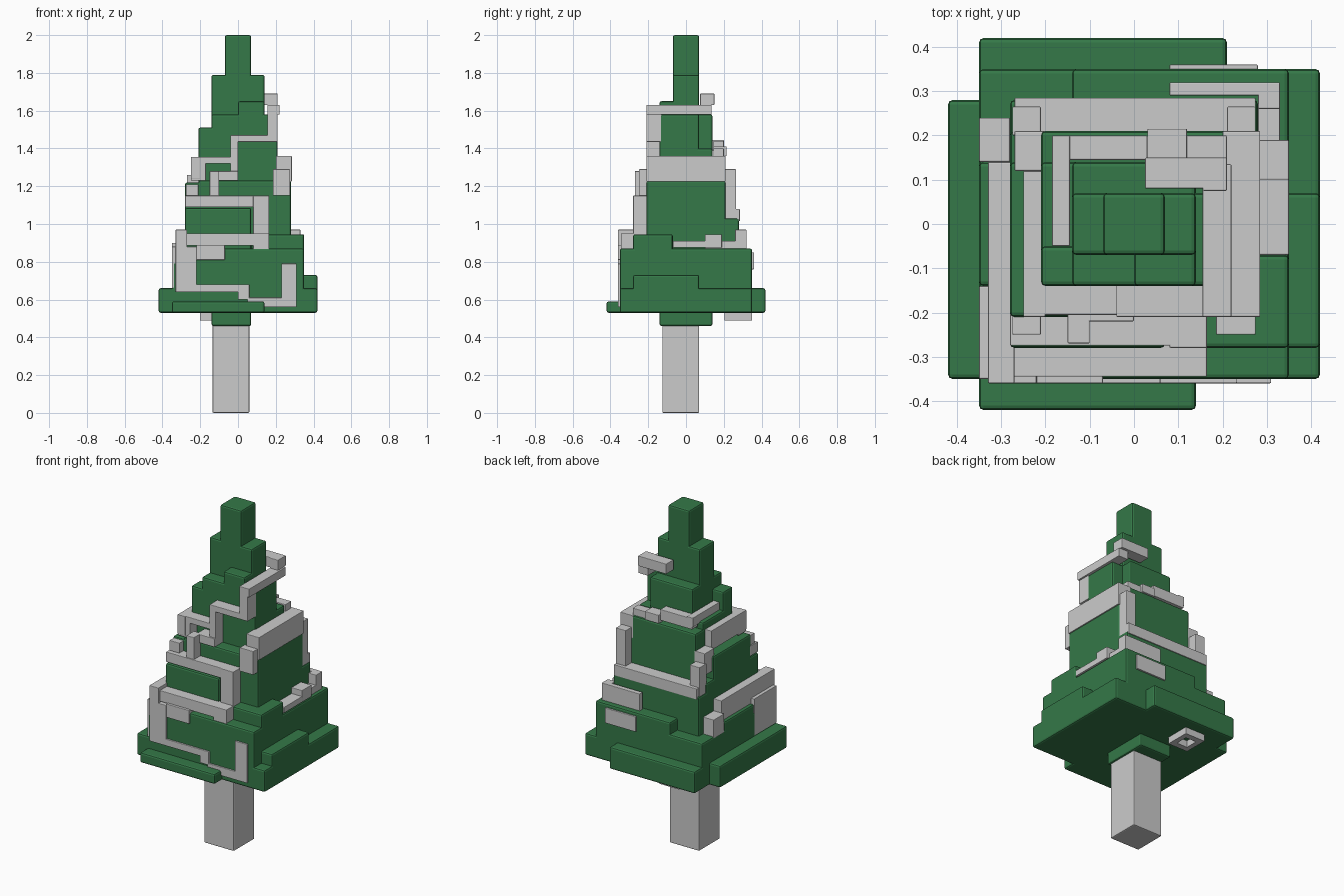
import bpy, bmesh

green = bpy.data.materials.new("foliage_green")
green.diffuse_color = (0.035, 0.19, 0.065, 1)


def blocks(name, boxes, bevel=0.0, mat=None):
    """One object from boxes given as (x0, x1, y0, y1, z0, z1)."""
    bm = bmesh.new()
    for x0, x1, y0, y1, z0, z1 in boxes:
        for v in bmesh.ops.create_cube(bm, size=1)["verts"]:
            v.co = (x1 if v.co.x > 0 else x0,
                    y1 if v.co.y > 0 else y0,
                    z1 if v.co.z > 0 else z0)
    me = bpy.data.meshes.new(name)
    bm.to_mesh(me)
    bm.free()
    ob = bpy.data.objects.new(name, me)
    bpy.context.collection.objects.link(ob)
    if mat:
        me.materials.append(mat)
    if bevel:
        mod = ob.modifiers.new("soft_edges", "BEVEL")
        mod.width, mod.segments = bevel, 2
    return ob


# trunk and the collar where it meets the branches
blocks("trunk", [(-.135, .06, -.125, .07, 0, .48)], .006)
blocks("collar", [(-.14, .07, -.14, .14, .46, .56)], .01, green)

# skirt: wide bottom tier with ragged ledges
blocks("skirt", [
    (-.35, .35, -.35, .35, .53, .66),
    (-.42, -.28, -.35, .28, .53, .66),
    (-.35, .21, .28, .42, .53, .66),
    (-.35, .14, -.42, -.28, .53, .59),
    (.28, .42, -.35, .35, .53, .66),
    (.28, .42, -.28, .07, .59, .73),
], .01, green)

# lower tier
blocks("lower_foliage", [
    (-.35, .35, -.35, .35, .60, .80),
    (-.28, .35, -.35, .28, .70, .87),
    (-.14, .35, .21, .35, .70, .87),
    (-.35, -.21, -.14, .14, .70, .85),
    (.21, .35, -.28, -.07, .80, .945),
    (.07, .28, -.28, -.14, .80, .945),
], .01, green)

# middle tier
blocks("middle_foliage", [
    (-.28, .07, -.28, .21, .80, 1.085),
    (-.28, .28, .07, .28, .80, 1.03),
    (-.21, .28, -.21, .21, .80, 1.23),
    (-.28, -.14, -.21, .14, .95, 1.22),
], .01, green)

# upper tier
blocks("upper_foliage", [
    (-.21, .21, -.14, .14, 1.15, 1.40),
    (-.21, .21, .07, .21, 1.15, 1.36),
    (-.21, -.07, -.14, -.05, 1.3, 1.51),
    (-.14, .14, -.14, .14, 1.3, 1.58),
    (.07, .21, -.14, .07, 1.3, 1.58),
    (0, .14, -.14, .0, 1.45, 1.65),
], .01, green)

# crown
blocks("crown", [
    (-.14, .14, -.07, .07, 1.45, 1.79),
    (-.07, .07, -.07, .07, 1.7, 2.0),
], .01, green)

# garland, lowest front run
blocks("garland_bottom", [
    (.23, .31, -.36, -.33, .56, .79),
    (.05, .31, -.36, -.33, .56, .61),
    (.0, .06, -.36, -.33, .60, .68),
    (-.33, .05, -.36, -.33, .64, .68),
    (-.33, -.22, -.36, -.30, .64, .88),
    (-.35, -.28, -.35, -.14, .66, .88),
], .003)

# garland, lower loop: left side and right/back tail
blocks("garland_lower", [
    (-.33, -.27, -.36, .14, .84, .97),
    (-.35, -.28, .14, .24, .79, .90),
    (-.28, .165, -.345, -.27, .885, .95),
    (-.22, -.07, -.36, -.30, .81, .89),
    (.08, .165, -.345, -.27, .86, .93),
    (.28, .35, -.07, .105, .875, .91),
    (.28, .35, .10, .19, .875, .945),
    (.28, .33, .10, .32, .84, .91),
    (.28, .33, .26, .32, .86, .97),
    (.08, .33, .29, .32, .83, .97),
    (.08, .28, .32, .36, .76, .85),
], .003)

# garland, middle loop
blocks("garland_middle", [
    (.08, .165, -.28, -.20, .885, 1.15),
    (-.28, .165, -.275, -.20, 1.09, 1.15),
    (-.275, -.21, -.25, -.20, 1.15, 1.21),
    (.185, .275, -.25, -.20, 1.15, 1.29),
    (.20, .285, -.21, .21, 1.225, 1.36),
    (.21, .275, .20, .265, 1.03, 1.29),
    (-.27, .275, .20, .285, 1.015, 1.08),
    (-.275, -.21, .20, .265, 1.02, 1.20),
    (-.27, -.20, .12, .21, 1.13, 1.26),
    (-.25, -.20, -.21, .12, 1.24, 1.355),
], .003)

# garland, upper loop
blocks("garland_upper", [
    (-.15, -.10, -.27, -.20, 1.13, 1.28),
    (-.12, -.0, -.22, -.14, 1.23, 1.28),
    (-.25, -.17, -.205, -.135, 1.23, 1.355),
    (-.25, -.03, -.205, -.135, 1.32, 1.355),
    (-.04, 0, -.21, -.13, 1.23, 1.465),
    (-.04, .21, -.21, -.13, 1.435, 1.47),
    (.155, .21, -.21, -.13, 1.435, 1.63),
    (.155, .22, -.21, .135, 1.58, 1.63),
    (.155, .21, .075, .135, 1.58, 1.69),
    (.025, .21, .08, .15, 1.63, 1.69),
    (-.185, -.145, -.05, .20, 1.39, 1.445),
    (-.18, .03, .145, .20, 1.375, 1.44),
    (.03, .21, .145, .20, 1.35, 1.40),
    (.03, .12, .145, .215, 1.36, 1.41),
], .003)

# small square loop poking out of the underside
blocks("underside_loop", [
    (-.20, -.17, .205, .35, .49, .55),
    (-.10, -.07, .205, .35, .49, .55),
    (-.18, -.09, .205, .24, .49, .55),
    (-.18, -.09, .315, .35, .49, .55),
])
